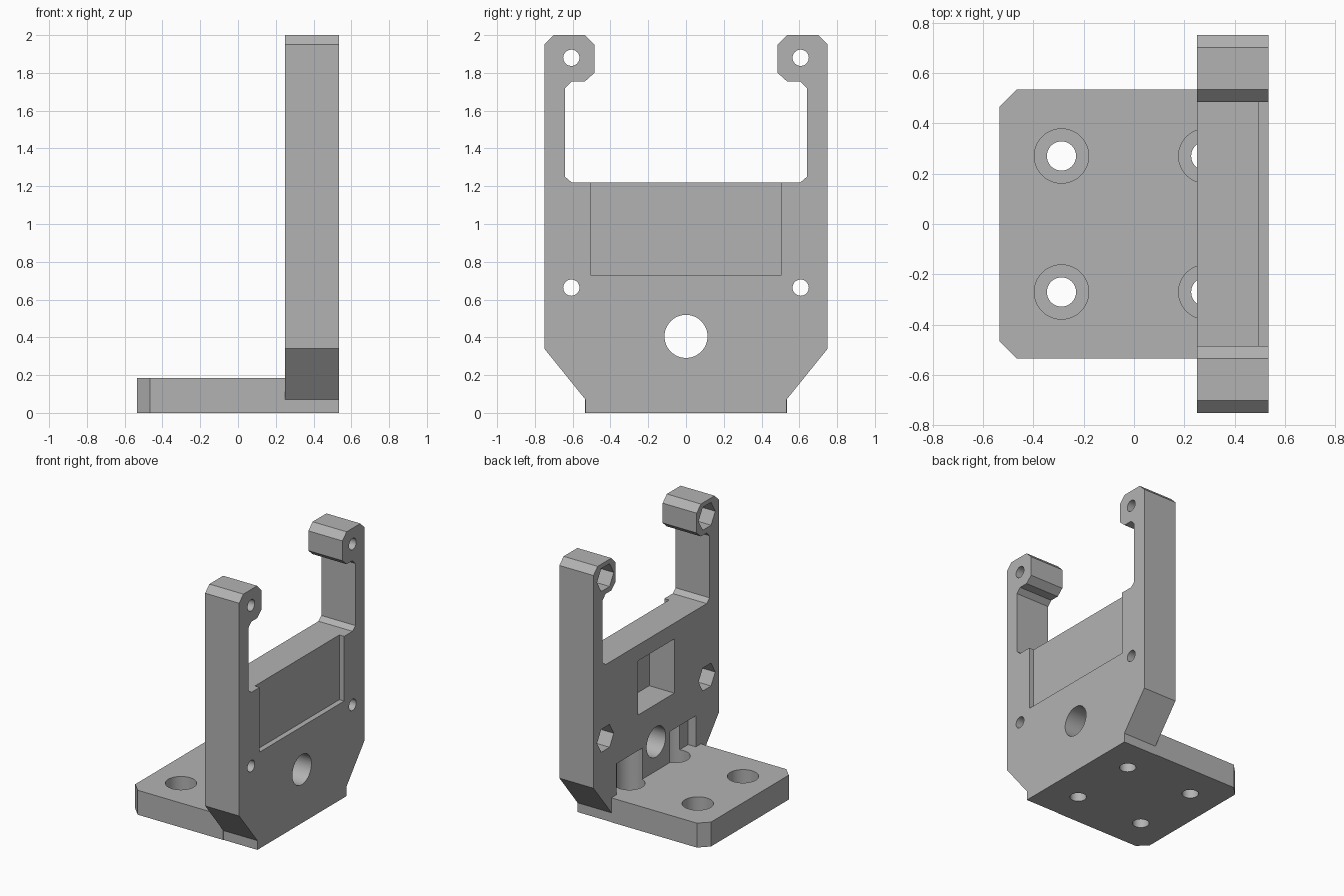
import bpy, bmesh, math
from mathutils import Matrix

if "Cube" in bpy.data.objects:
    bpy.data.objects.remove(bpy.data.objects["Cube"])

grey = bpy.data.materials.new("grey plastic")
grey.diffuse_color = (0.45, 0.45, 0.45, 1)
grey.use_nodes = True
grey.node_tree.nodes["Principled BSDF"].inputs["Base Color"].default_value = grey.diffuse_color


def make_object(name, bm):
    bmesh.ops.recalc_face_normals(bm, faces=bm.faces[:])
    mesh = bpy.data.meshes.new(name)
    bm.to_mesh(mesh)
    bm.free()
    mesh.materials.append(grey)
    ob = bpy.data.objects.new(name, mesh)
    bpy.context.collection.objects.link(ob)
    return ob


def extrude(name, points, direction):
    bm = bmesh.new()
    face = bm.faces.new([bm.verts.new(p) for p in points])
    out = bmesh.ops.extrude_face_region(bm, geom=[face])["geom"]
    verts = [v for v in out if isinstance(v, bmesh.types.BMVert)]
    bmesh.ops.translate(bm, verts=verts, vec=direction)
    return make_object(name, bm)


def box(x0, x1, y0, y1, z0, z1):
    return extrude("cutter", [(x0, y0, z0), (x1, y0, z0), (x1, y1, z0), (x0, y1, z0)],
                   (0, 0, z1 - z0))


def rod(axis, a, b, start, end, r, sides=48):
    """Prism along z at (x=a, y=b), or along x at (y=a, z=b)."""
    points = []
    for i in range(sides):
        t = 2 * math.pi * i / sides
        u, v = a + r * math.cos(t), b + r * math.sin(t)
        points.append((u, v, start) if axis == "z" else (start, u, v))
    length = end - start
    return extrude("cutter", points, (0, 0, length) if axis == "z" else (length, 0, 0))


def cut(ob, cutters):
    for c in cutters:
        mod = ob.modifiers.new("cut", "BOOLEAN")
        mod.operation, mod.solver, mod.object = "DIFFERENCE", "EXACT", c
    bpy.context.view_layer.update()
    dg = bpy.context.evaluated_depsgraph_get()
    mesh = bpy.data.meshes.new_from_object(ob.evaluated_get(dg))
    ob.modifiers.clear()
    ob.data = mesh
    for c in cutters:
        bpy.data.objects.remove(c)


def bolt_cutters(xs):
    """Through hole with counterbore for each base bolt."""
    out = []
    for x in xs:
        for y in (-0.27, 0.27):
            out.append(rod("z", x, y, -0.1, 0.3, 0.058))
            out.append(rod("z", x, y, 0.075, 0.42, 0.108))
    return out


BACK, FRONT, PLATE_TOP = 0.25, 0.535, 0.185

# Base plate with two chamfered corners
base = extrude("base_plate", [(BACK, -0.535, 0), (BACK, 0.535, 0), (-0.465, 0.535, 0),
                              (-0.535, 0.465, 0), (-0.535, -0.465, 0), (-0.465, -0.535, 0)],
               (0, 0, PLATE_TOP))
cut(base, bolt_cutters((-0.288, 0.285)))

# Upright with two hooked arms, mirrored half profile (y, z)
half = [(0.532, 0), (0.532, 0.07), (0.75, 0.34), (0.75, 1.95), (0.70, 2.0), (0.535, 2.0),
        (0.485, 1.95), (0.485, 1.80), (0.535, 1.755), (0.605, 1.755), (0.64, 1.72),
        (0.64, 1.25), (0.605, 1.22)]
outline = half + [(-y, z) for y, z in reversed(half)]
upright = extrude("upright", [(BACK, y, z) for y, z in outline], (FRONT - BACK, 0, 0))

cutters = bolt_cutters((0.285,))
for s in (-1, 1):
    # Bolt head clearance notches
    y0, y1 = sorted((s * 0.165, s * 0.475))
    cutters.append(box(0.2, 0.315, y0, y1, PLATE_TOP, 0.42))
    # Screw holes with hexagonal nut recesses
    for z in (0.663, 1.88):
        cutters.append(rod("x", s * 0.607, z, 0.1, 0.7, 0.043, 32))
        cutters.append(rod("x", s * 0.607, z, 0.1, BACK + 0.11, 0.1, 6))
# Shaft hole, front recess and rear pocket
cutters.append(rod("x", 0, 0.405, 0.1, 0.7, 0.114))
cutters.append(box(0.495, 0.7, -0.505, 0.505, 0.73, 1.4))
cutters.append(box(0.1, 0.46, -0.218, 0.218, 0.69, 1.10))
cut(upright, cutters)

# Smooth bores, sharp edges elsewhere
for ob in (base, upright):
    bpy.ops.object.select_all(action="DESELECT")
    ob.select_set(True)
    bpy.context.view_layer.objects.active = ob
    bpy.ops.object.shade_smooth_by_angle(angle=math.radians(25))
